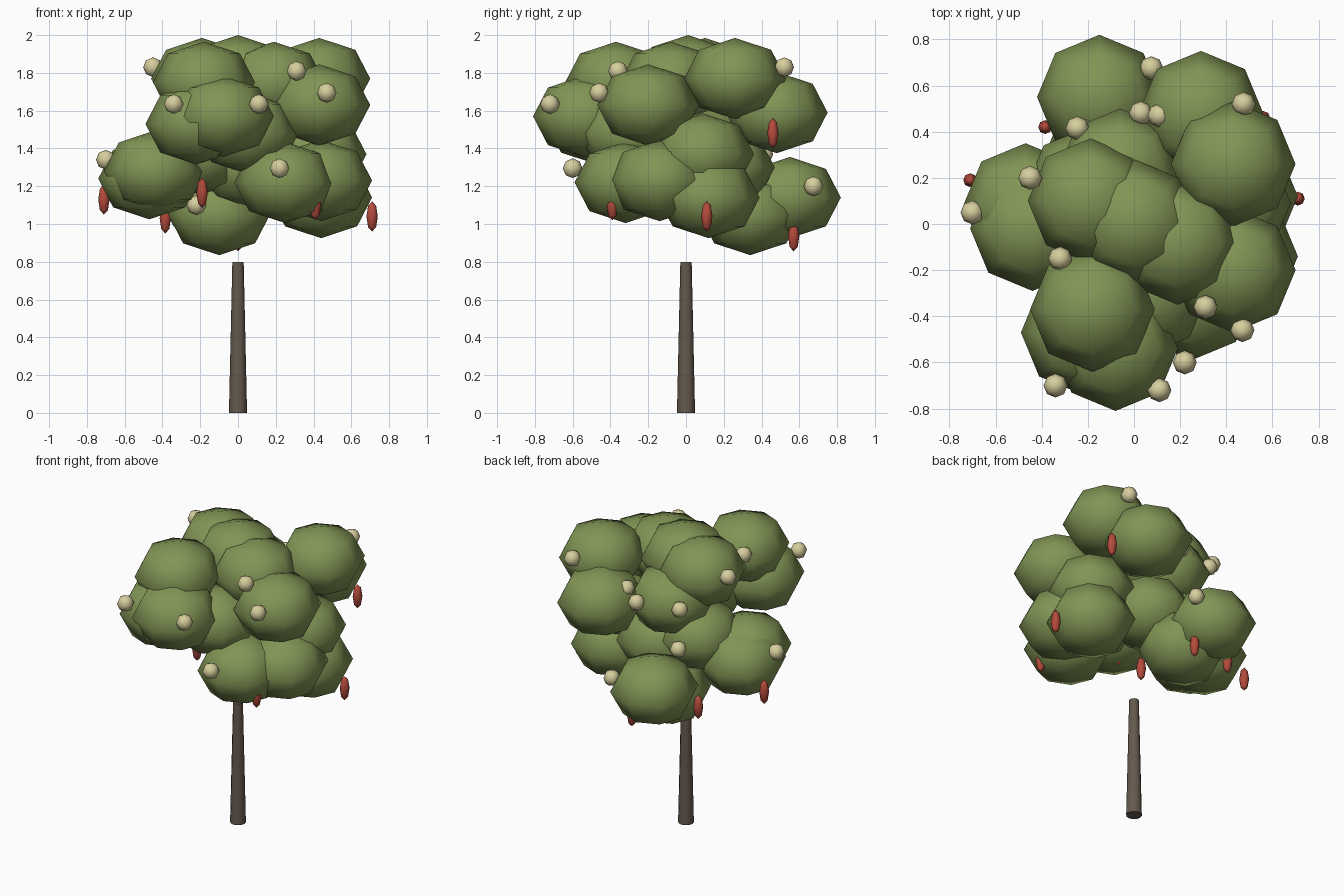
import bpy
import math

default_cube = bpy.data.objects.get("Cube")
if default_cube:
    bpy.data.objects.remove(default_cube, do_unlink=True)


def make_material(name, colour):
    material = bpy.data.materials.new(name)
    material.use_nodes = True
    rgba = (*colour, 1.0)
    material.diffuse_color = rgba
    shader = next(n for n in material.node_tree.nodes if n.type == "BSDF_PRINCIPLED")
    shader.inputs["Base Color"].default_value = rgba
    shader.inputs["Roughness"].default_value = 0.9
    return material


leaf_green = make_material("leaf_green", (0.22, 0.30, 0.09))
bark_brown = make_material("bark_brown", (0.13, 0.10, 0.075))
blossom_cream = make_material("blossom_cream", (0.68, 0.62, 0.34))
pod_red = make_material("pod_red", (0.46, 0.07, 0.045))


def make_ball_mesh(name, width, height, material):
    """Eight-sided smooth ball with four rings, squashed or stretched in z."""
    bpy.ops.mesh.primitive_uv_sphere_add(segments=8, ring_count=4, radius=1)
    ball = bpy.context.object
    mesh = ball.data
    mesh.name = name
    for vertex in mesh.vertices:
        vertex.co.x *= width
        vertex.co.y *= width
        vertex.co.z *= height
    mesh.materials.append(material)
    mesh.shade_smooth()
    bpy.data.objects.remove(ball, do_unlink=True)
    return mesh


def scatter(name, mesh, places):
    """Place one linked copy of the mesh at every position."""
    for place in places:
        part = bpy.data.objects.new(name, mesh)
        part.location = place
        bpy.context.collection.objects.link(part)


# Trunk: a plain tapered post
bpy.ops.mesh.primitive_cone_add(vertices=12, radius1=0.048, radius2=0.03,
                                depth=0.8, location=(0, 0, 0.4))
trunk = bpy.context.object
trunk.name = "trunk"
trunk.data.materials.append(bark_brown)
bpy.ops.object.shade_smooth_by_angle(angle=math.radians(40))

# Leaf clumps, in three tiers
leaf_clump = make_ball_mesh("leaf_clump", 0.27, 0.215, leaf_green)

top_clumps = [
    (0, 0.01, 1.785), (0.43, 0.26, 1.77), (-0.19, 0.1, 1.77),
    (-0.18, -0.37, 1.75), (0.19, -0.08, 1.75),
]
middle_clumps = [
    (0.29, 0.48, 1.59), (0.43, -0.2, 1.63), (-0.08, -0.54, 1.57),
    (-0.22, -0.47, 1.53), (0.05, -0.3, 1.48), (-0.06, 0.23, 1.6),
    (0.41, 0.09, 1.37), (-0.2, 0.15, 1.37),
]
low_clumps = [
    (-0.15, 0.55, 1.14), (-0.1, 0.34, 1.05), (-0.47, 0.08, 1.24),
    (-0.44, -0.02, 1.28), (0.44, 0.12, 1.14), (0.44, -0.14, 1.23),
    (0.25, -0.32, 1.22), (0.05, 0.2, 1.3),
]
scatter("top_leaf_clump", leaf_clump, top_clumps)
scatter("middle_leaf_clump", leaf_clump, middle_clumps)
scatter("low_leaf_clump", leaf_clump, low_clumps)

# Round blossoms on the clump surfaces
blossom = make_ball_mesh("blossom", 0.052, 0.052, blossom_cream)
scatter("blossom", blossom, [
    (0.075, 0.675, 1.2), (0.03, 0.48, 1.64), (0.11, 0.47, 1.71),
    (-0.245, 0.415, 1.64), (-0.45, 0.2, 1.83), (-0.7, 0.05, 1.34),
    (-0.32, -0.15, 1.81), (-0.34, -0.7, 1.635), (0.11, -0.72, 1.635),
    (0.31, -0.36, 1.81), (0.47, -0.46, 1.695), (0.22, -0.6, 1.295),
    (0.475, 0.52, 1.83), (-0.22, 0.12, 1.1), (-0.23, 0.41, 1.37),
])

# Slim hanging pods
pod = make_ball_mesh("pod", 0.03, 0.08, pod_red)
scatter("pod", pod, [
    (0.71, 0.11, 1.04), (0, 0.57, 0.935), (-0.385, 0.42, 1.03),
    (0.56, 0.46, 1.48), (-0.71, 0.19, 1.13), (-0.19, -0.16, 1.165),
    (0.41, -0.39, 1.1), (-0.23, -0.42, 1.4),
])
